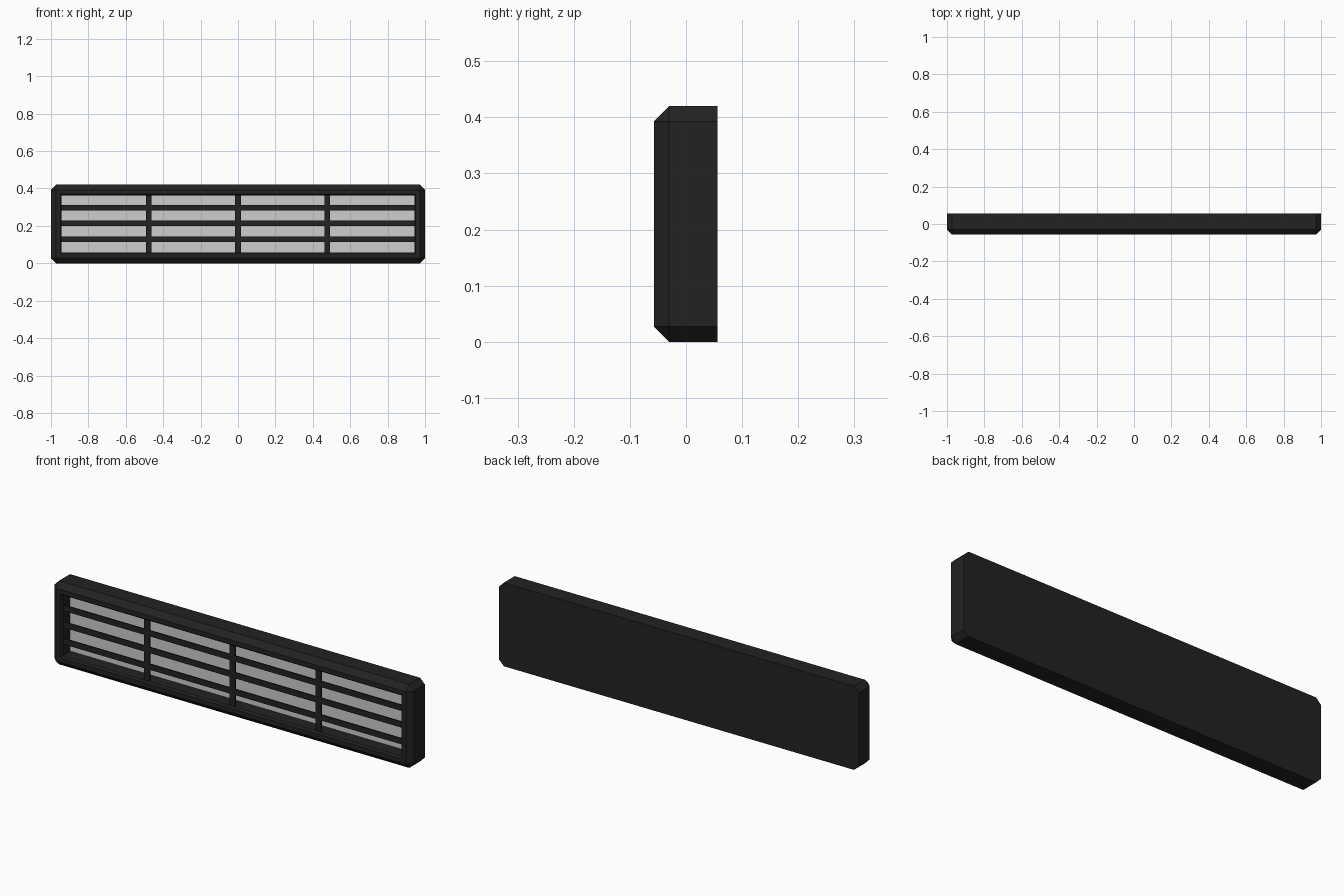
import bpy, bmesh

if "Cube" in bpy.data.objects:
    bpy.data.objects.remove(bpy.data.objects["Cube"])

W, H, CH = 1.0, 0.21, 0.027      # half width, half height, chamfer
ZC = 0.21


def material(name, rgb):
    m = bpy.data.materials.new(name)
    m.diffuse_color = (*rgb, 1)
    m.use_nodes = True
    m.node_tree.nodes["Principled BSDF"].inputs["Base Color"].default_value = m.diffuse_color
    return m


black = material("matte black", (0.017, 0.016, 0.016))
pale = material("pale grey diffuser", (0.62, 0.61, 0.61))


def finish(name, bm, mat):
    bmesh.ops.remove_doubles(bm, verts=bm.verts, dist=1e-5)
    bmesh.ops.recalc_face_normals(bm, faces=bm.faces)
    me = bpy.data.meshes.new(name)
    bm.to_mesh(me)
    bm.free()
    me.materials.append(mat)
    ob = bpy.data.objects.new(name, me)
    bpy.context.collection.objects.link(ob)
    return ob


def box(name, x0, x1, y0, y1, z0, z1, mat):
    bm = bmesh.new()
    bmesh.ops.create_cube(bm, size=1)
    for v in bm.verts:
        v.co = ((x0 + x1) / 2 + v.co.x * (x1 - x0),
                (y0 + y1) / 2 + v.co.y * (y1 - y0),
                (z0 + z1) / 2 + v.co.z * (z1 - z0))
    return finish(name, bm, mat)


def ring(bm, inset, cut, y):
    # rectangle with clipped corners, as eight points
    w, h = W - inset, H - inset
    pts = [(w - cut, -h), (w, -h + cut), (w, h - cut), (w - cut, h),
           (-w + cut, h), (-w, h - cut), (-w, -h + cut), (-w + cut, -h)]
    return [bm.verts.new((x, y, ZC + z)) for x, z in pts]


# housing: chamfered case with a deep recess in the front
bm = bmesh.new()
profile = [(0, CH, 0.056), (0, CH, -0.030), (CH, 0, -0.057),
           (0.050, 0, -0.057), (0.057, 0, -0.048), (0.057, 0, 0.021)]
rings = [ring(bm, *p) for p in profile]
for a, b in zip(rings, rings[1:]):
    for i in range(8):
        j = (i + 1) % 8
        bm.faces.new((a[i], a[j], b[j], b[i]))
bm.faces.new(rings[0])
bm.faces.new(rings[-1])
finish("housing", bm, black)

# light diffuser at the bottom of the recess
box("diffuser_panel", -0.943, 0.943, 0.015, 0.021, 0.057, 0.363, pale)

# grille bars near the front
for i in range(3):
    zc = ZC + 0.003 + (i - 1) * 0.084
    box(f"horizontal_bar_{i + 1}", -0.944, 0.944, -0.044, -0.037,
        zc - 0.0145, zc + 0.0145, black)
    xc = (i - 1) * 0.477
    box(f"vertical_bar_{i + 1}", xc - 0.0155, xc + 0.0155, -0.0445, -0.0365,
        0.056, 0.364, black)
